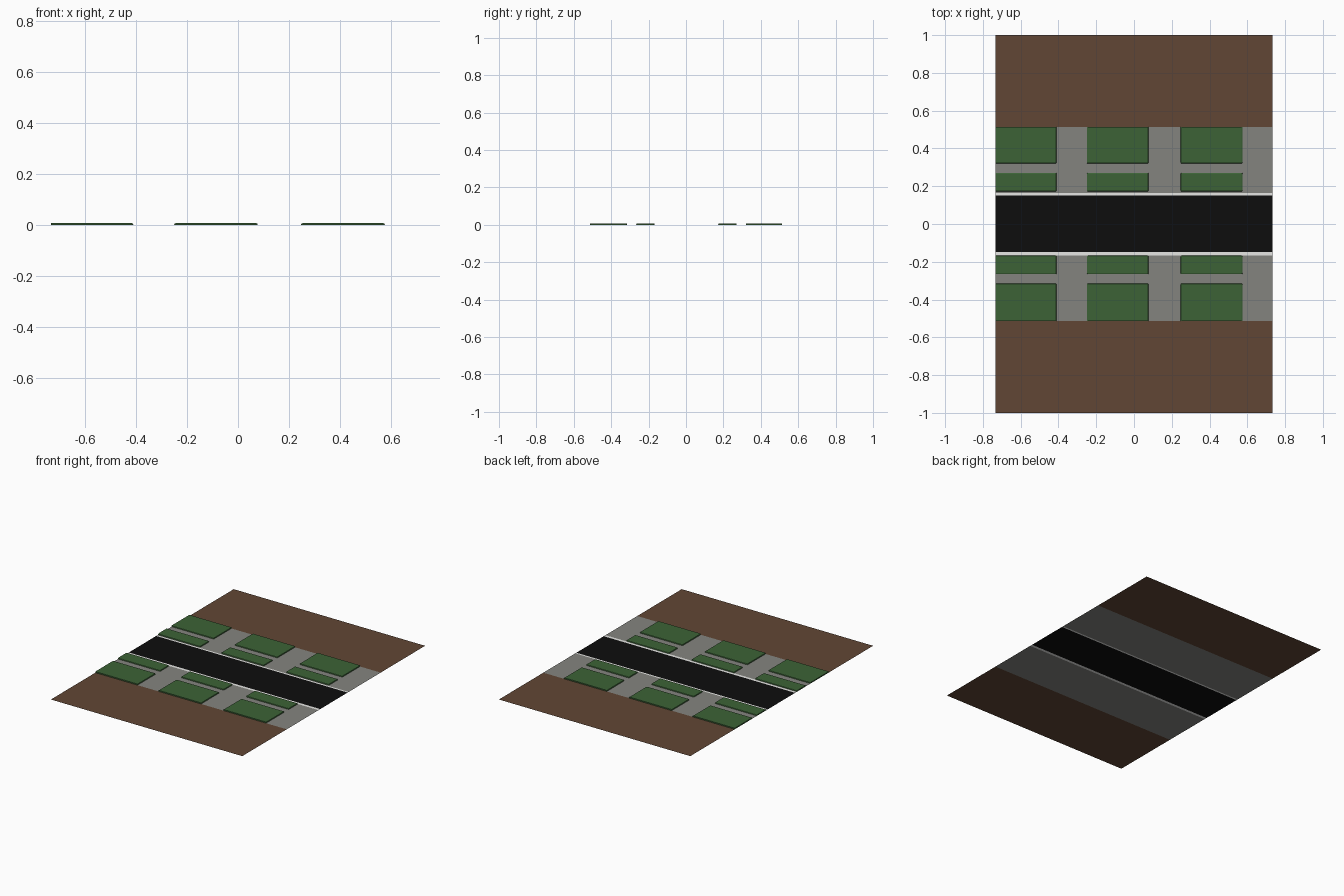
import bpy, bmesh

if "Cube" in bpy.data.objects:
    bpy.data.objects.remove(bpy.data.objects["Cube"])

W = 0.733      # half width of the whole street tile
H = 0.008      # height of the lawn pads


def material(name, rgb):
    m = bpy.data.materials.new(name)
    m.diffuse_color = (*rgb, 1)
    m.use_nodes = True
    m.node_tree.nodes["Principled BSDF"].inputs["Base Color"].default_value = m.diffuse_color
    return m


BROWN = material("brown soil", (0.120, 0.062, 0.035))
GREY = material("grey paving", (0.231, 0.231, 0.212))
BLACK = material("black asphalt", (0.004, 0.004, 0.004))
WHITE = material("white kerb", (0.83, 0.83, 0.81))
GREEN = material("green grass", (0.045, 0.124, 0.037))


def make_object(name, bm, mat):
    bmesh.ops.recalc_face_normals(bm, faces=bm.faces[:])
    for f in bm.faces:
        if f.normal.z < -0.9:
            f.normal_flip()
    me = bpy.data.meshes.new(name)
    bm.to_mesh(me)
    bm.free()
    me.materials.append(mat)
    bpy.context.collection.objects.link(bpy.data.objects.new(name, me))


def strip(name, y0, y1, mat):
    """Flat ground strip across the full width."""
    bm = bmesh.new()
    bm.faces.new([bm.verts.new(p) for p in
                  ((-W, y0, 0), (W, y0, 0), (W, y1, 0), (-W, y1, 0))])
    make_object(name, bm, mat)


def pad(name, x0, x1, y0, y1):
    """Low grass pad, open below, with softened free edges."""
    bm = bmesh.new()
    bmesh.ops.create_cube(bm, size=1)
    for v in bm.verts:
        v.co = (x1 if v.co.x > 0 else x0, y1 if v.co.y > 0 else y0,
                H if v.co.z > 0 else 0)
    bottom = [f for f in bm.faces if all(v.co.z < H / 2 for v in f.verts)]
    bmesh.ops.delete(bm, geom=bottom, context='FACES')

    def free(e):
        mid = (e.verts[0].co + e.verts[1].co) / 2
        return mid.z > 0.001 and abs(mid.x) < W - 0.001 and abs(mid.y) < 0.51

    bmesh.ops.bevel(bm, geom=[e for e in bm.edges if free(e)], offset=0.006,
                    segments=2, profile=0.5, affect='EDGES', clamp_overlap=True)
    make_object(name, bm, GREEN)


# ground strips from front to back
strip("front_soil", -1, -0.514, BROWN)
strip("front_paving", -0.514, -0.166, GREY)
strip("front_kerb", -0.166, -0.147, WHITE)
strip("road", -0.147, 0.152, BLACK)
strip("back_kerb", 0.152, 0.164, WHITE)
strip("back_paving", 0.164, 0.514, GREY)
strip("back_soil", 0.514, 1, BROWN)

# lawns: wide outer row and narrow roadside row on each side of the road
rows = {"back_lawn": (0.32, 0.514), "back_verge": (0.172, 0.271),
        "front_verge": (-0.266, -0.168), "front_lawn": (-0.514, -0.315)}
for row, (y0, y1) in rows.items():
    for i, (x0, x1) in enumerate(((-W, -0.41), (-0.25, 0.077), (0.247, 0.575))):
        pad(f"{row}_{i + 1}", x0, x1, y0, y1)
